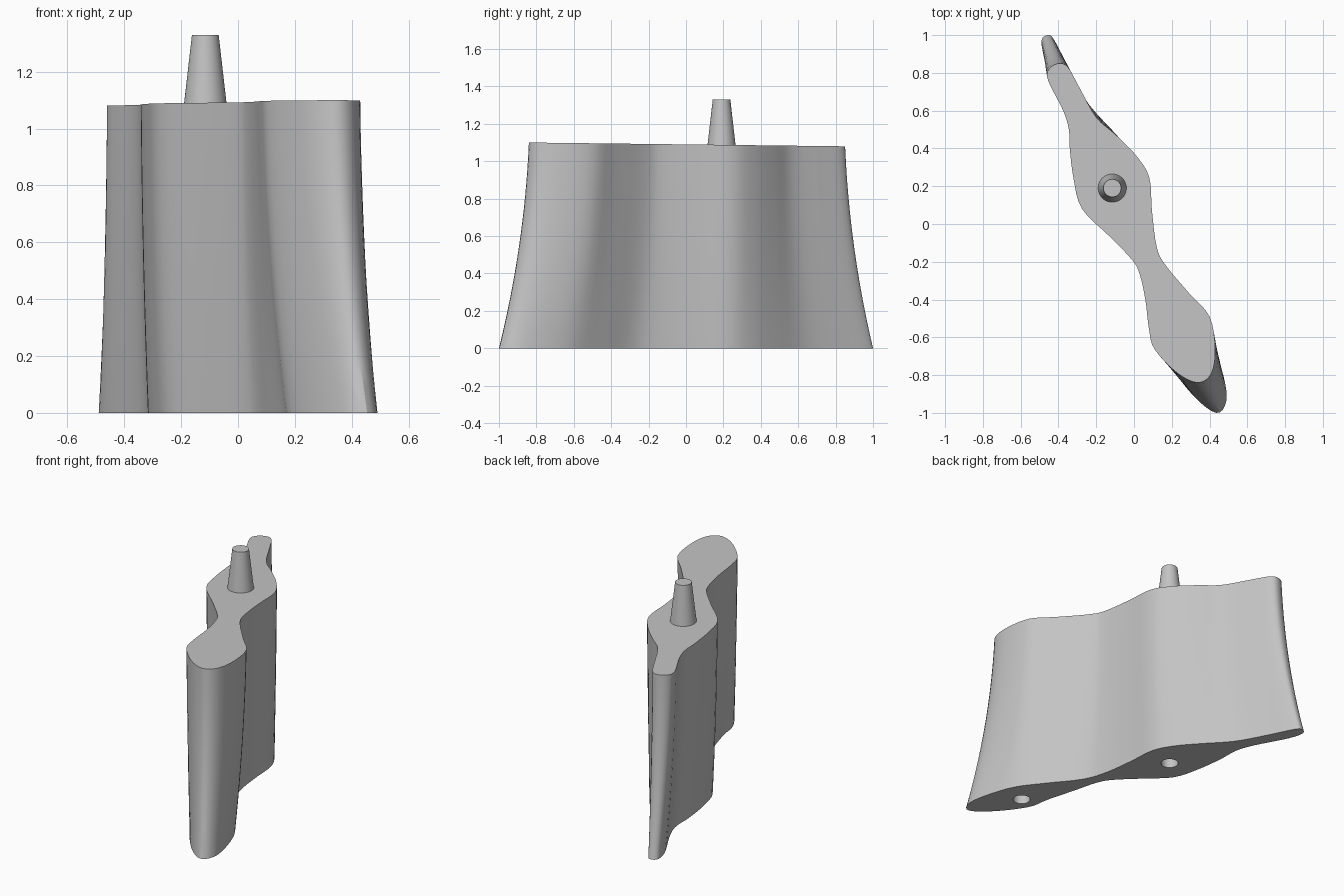
import bpy
import bmesh
from mathutils import Vector

cube = bpy.data.objects.get("Cube")
if cube:
    bpy.data.objects.remove(cube, do_unlink=True)

grey = bpy.data.materials.new("plain_grey")
grey.use_nodes = True
grey.diffuse_color = (0.55, 0.55, 0.55, 1)
grey.node_tree.nodes["Principled BSDF"].inputs["Base Color"].default_value = (0.55, 0.55, 0.55, 1)

# Outline stations of the body: (top x, top y, base x, base y), going clockwise
STATIONS = [
    (-.45, .82, -.49, .97), (-.40, .85, -.455, 1), (-.35, .83, -.42, .97),
    (-.285, .715, -.34, .81), (-.20, .565, -.24, .635), (-.10, .475, -.10, .48),
    (.005, .37, 0, .36), (.08, .25, .06, .24), (.095, .07, .075, .07),
    (.12, -.12, .10, -.12), (.165, -.215, .155, -.28), (.295, -.37, .295, -.46),
    (.40, -.49, .41, -.62), (.43, -.66, .475, -.81), (.41, -.79, .488, -.94),
    (.34, -.84, .435, -1), (.23, -.79, .315, -.91), (.11, -.665, .19, -.74),
    (.08, -.56, .16, -.6), (.06, -.4, .11, -.42), (.03, -.265, .07, -.27),
    (-.01, -.19, .02, -.18), (-.125, -.07, -.11, -.05), (-.275, .08, -.24, .08),
    (-.32, .24, -.29, .24), (-.34, .40, -.315, .42), (-.345, .5, -.32, .55),
    (-.375, .6, -.36, .67), (-.455, .76, -.465, .87),
]
PEG = (-0.115, 0.19)
SOCKET = (0.28, -0.70)


def smooth_loop(points, steps=4):
    """Closed smooth curve through the points."""
    pts = [Vector(p) for p in points]
    n = len(pts)
    out = []
    for i in range(n):
        a, b, c, d = (pts[(i + k) % n] for k in (-1, 0, 1, 2))
        for s in range(steps):
            t = s / steps
            out.append(b + (c - a) * (t / 2)
                       + (a * 2 - b * 5 + c * 4 - d) * (t * t / 2)
                       + (b * 3 - a - c * 3 + d) * (t ** 3 / 2))
    return out


def make_object(name, bm):
    bmesh.ops.recalc_face_normals(bm, faces=bm.faces)
    mesh = bpy.data.meshes.new(name)
    bm.to_mesh(mesh)
    bm.free()
    mesh.materials.append(grey)
    obj = bpy.data.objects.new(name, mesh)
    bpy.context.collection.objects.link(obj)
    return obj


def make_cone(name, centre, z0, z1, r0, r1):
    bm = bmesh.new()
    bmesh.ops.create_cone(bm, cap_ends=True, segments=40, radius1=r0, radius2=r1, depth=z1 - z0)
    bmesh.ops.translate(bm, verts=bm.verts, vec=(*centre, (z0 + z1) / 2))
    return make_object(name, bm)


def activate(obj):
    bpy.ops.object.select_all(action='DESELECT')
    obj.select_set(True)
    bpy.context.view_layer.objects.active = obj


# Wavy body: loft from the flared base to the slightly tilted top
bm = bmesh.new()
LEVELS = 12
outline = smooth_loop(STATIONS)
rings = []
for level in range(LEVELS + 1):
    s = level / LEVELS
    taper = 1.7 * s - 0.7 * s * s
    ring = []
    for tx, ty, bx, by in outline:
        x, y = bx + (tx - bx) * taper, by + (ty - by) * taper
        ring.append(bm.verts.new((x, y, s * (1.09 - 0.012 * y))))
    rings.append(ring)
for low, high in zip(rings, rings[1:]):
    for i in range(len(low)):
        j = (i + 1) % len(low)
        bm.faces.new((low[i], low[j], high[j], high[i]))
bm.faces.new(rings[0])
bm.faces.new(rings[-1])
body = make_object("wavy_body", bm)

# Round sockets drilled into the underside
for spot in (PEG, SOCKET):
    cutter = make_cone("socket_cutter", spot, -0.1, 0.25, 0.05, 0.05)
    cutter.hide_render = True
    cut = body.modifiers.new("socket", 'BOOLEAN')
    cut.operation = 'DIFFERENCE'
    cut.solver = 'EXACT'
    cut.object = cutter
    activate(body)
    bpy.ops.object.modifier_apply(modifier=cut.name)
    bpy.data.objects.remove(cutter, do_unlink=True)

# Tapered peg on top
peg = make_cone("tapered_peg", PEG, 1.06, 1.33, 0.078, 0.047)

for obj in (body, peg):
    activate(obj)
    bpy.ops.object.shade_smooth_by_angle(angle=0.5)
